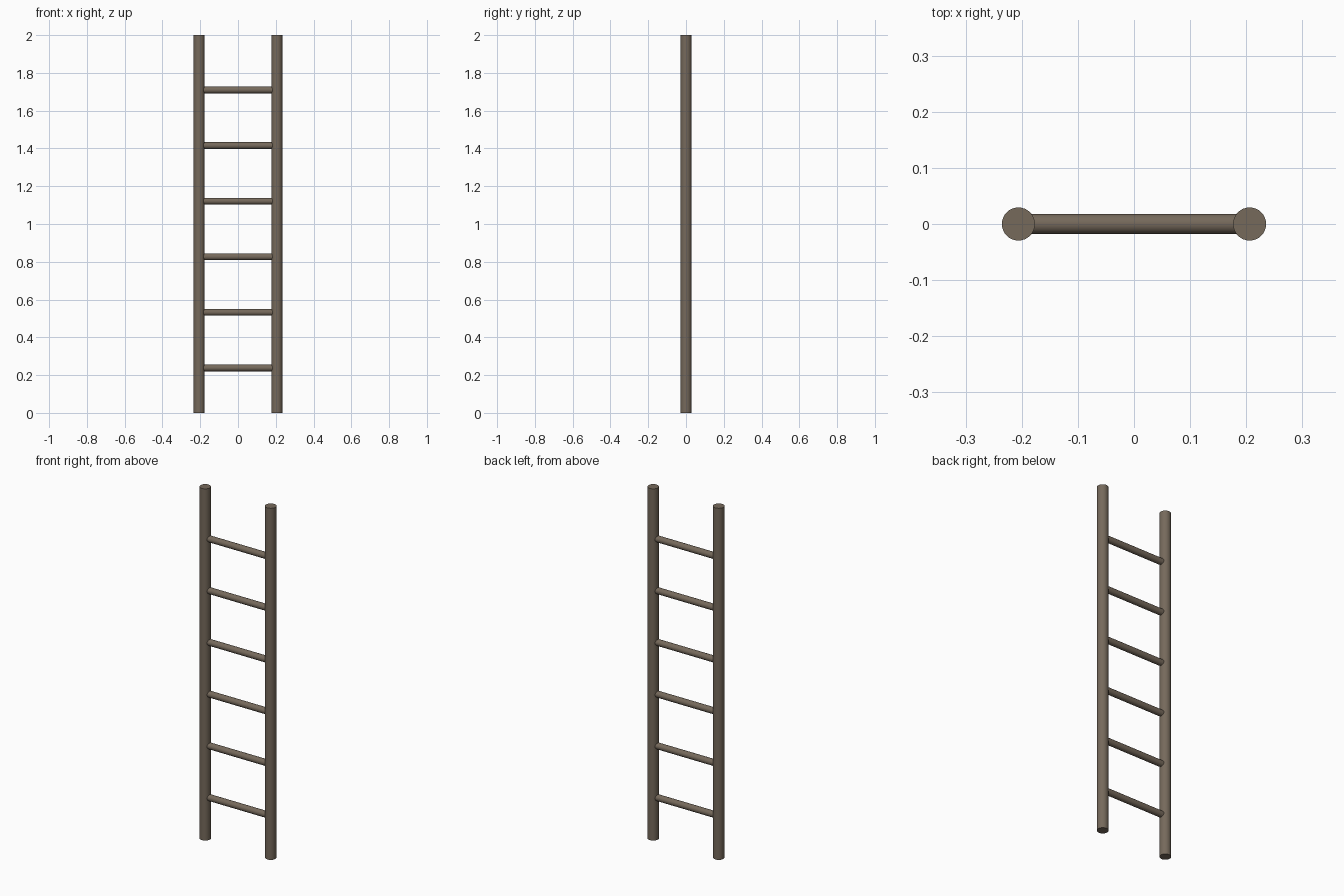
import bpy
import math

if "Cube" in bpy.data.objects:
    bpy.data.objects.remove(bpy.data.objects["Cube"])

wood = bpy.data.materials.new("brown wood")
wood.diffuse_color = (0.18, 0.142, 0.105, 1)
wood.use_nodes = True
wood.node_tree.nodes["Principled BSDF"].inputs["Base Color"].default_value = wood.diffuse_color


def pole(name, radius, length, location, rotation=(0, 0, 0), sides=32):
    bpy.ops.mesh.primitive_cylinder_add(vertices=sides, radius=radius, depth=length,
                                        location=location, rotation=rotation)
    obj = bpy.context.object
    obj.name = name
    obj.data.materials.append(wood)
    bpy.ops.object.shade_smooth_by_angle(angle=math.radians(40))
    return obj


RAIL_X = 0.206

# Two upright rails
for side, sx in (("left", -1), ("right", 1)):
    pole(f"{side}_rail", 0.0295, 2.0, (sx * RAIL_X, 0, 1.0))

# Six evenly spaced rungs, ending inside the rails
for i in range(6):
    pole(f"rung_{i + 1}", 0.018, 2 * 0.195, (0, 0, 0.238 + 0.2943 * i),
         (0, math.pi / 2, 0))
